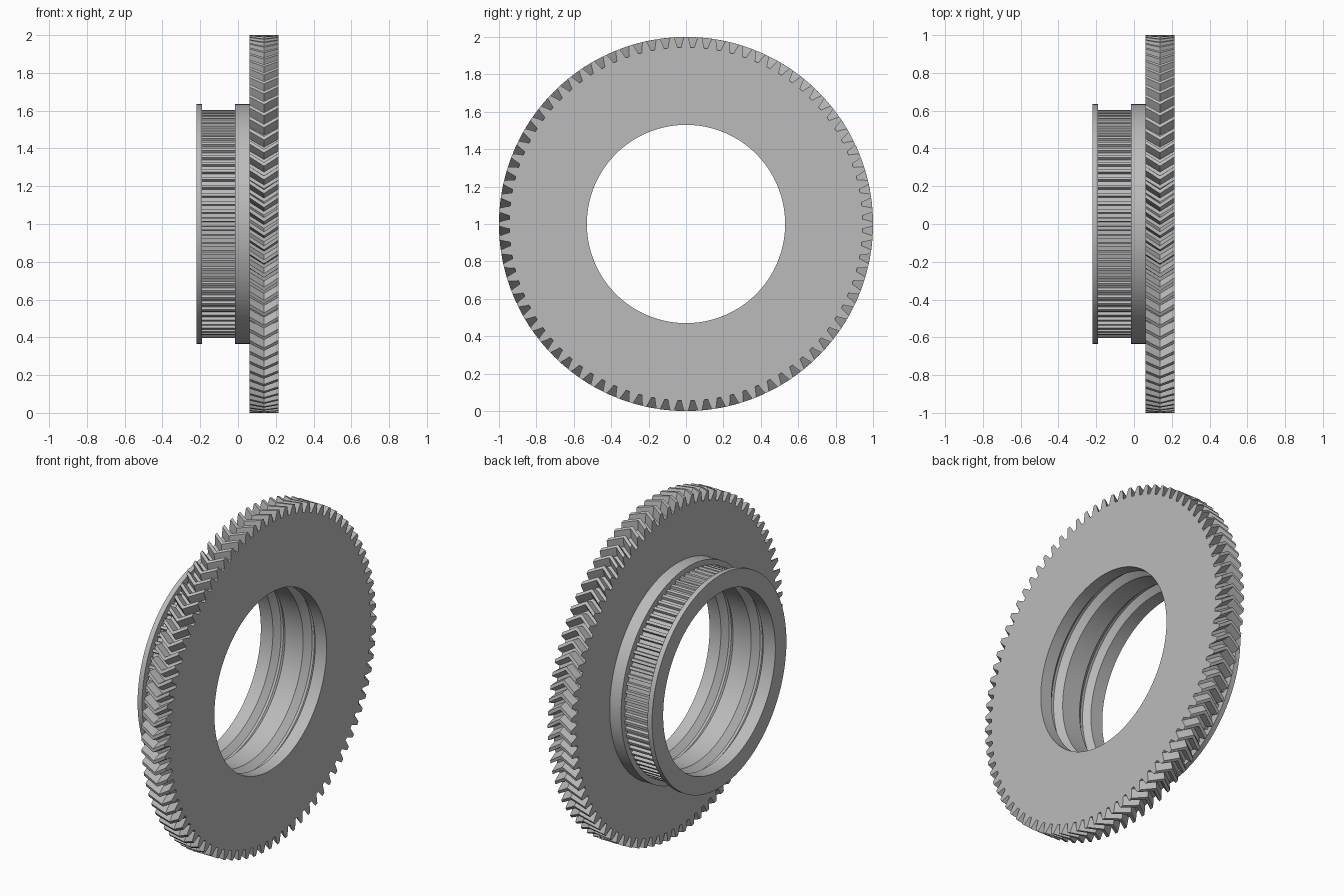
import bpy, bmesh, math

cube = bpy.data.objects.get("Cube")
if cube:
    bpy.data.objects.remove(cube, do_unlink=True)

TEETH = 84
BORE = 0.53

grey = bpy.data.materials.new("light grey")
grey.use_nodes = True
grey.diffuse_color = (0.5, 0.5, 0.5, 1)
grey.node_tree.nodes["Principled BSDF"].inputs["Base Color"].default_value = (0.5, 0.5, 0.5, 1)


def circle(x, radius, profile, twist=0):
    """Plain ring with one point for each point of the tooth profile."""
    return ring(x, [(f, radius) for f, _ in profile], twist)


def ring(x, profile, twist=0):
    """Repeat (pitch fraction, radius) points around the x axis."""
    points = []
    for i in range(TEETH):
        for fraction, radius in profile:
            a = (i + fraction) * math.tau / TEETH + twist
            points.append((x, -radius * math.sin(a), 1 + radius * math.cos(a)))
    return points


def loft(name, rings):
    """Skin a closed loop of rings into a solid."""
    bm = bmesh.new()
    loops = [[bm.verts.new(p) for p in r] for r in rings]
    for a, b in zip(loops, loops[1:] + loops[:1]):
        for i in range(len(a)):
            j = (i + 1) % len(a)
            bm.faces.new((a[i], a[j], b[j], b[i]))
    bmesh.ops.recalc_face_normals(bm, faces=bm.faces)
    mesh = bpy.data.meshes.new(name)
    bm.to_mesh(mesh)
    bm.free()
    mesh.materials.append(grey)
    obj = bpy.data.objects.new(name, mesh)
    bpy.context.collection.objects.link(obj)
    bpy.ops.object.select_all(action='DESELECT')
    obj.select_set(True)
    bpy.context.view_layer.objects.active = obj
    bpy.ops.object.shade_smooth_by_angle(angle=math.radians(20))
    return obj


# Herringbone gear with a grooved bore
tooth = [(-0.36, 0.945), (-0.27, 0.97), (-0.14, 1.0),
         (0.14, 1.0), (0.27, 0.97), (0.36, 0.945)]
left, right = 0.06, 0.215
loft("herringbone_gear", [
    ring(left, tooth),
    ring((left + right) / 2, tooth, 0.052),
    ring(right, tooth),
    circle(right, BORE, tooth),
    circle(0.14, BORE, tooth),
    circle(0.11, BORE + 0.035, tooth),
    circle(0.095, BORE + 0.035, tooth),
    circle(left, BORE, tooth),
])

# Belt pulley hub: end flange, slotted drum and wide shoulder
slot = [(-0.32, 0.605), (-0.24, 0.588), (0.24, 0.588), (0.32, 0.605)]
loft("belt_pulley_hub", [
    circle(-0.22, 0.635, slot),
    circle(-0.19, 0.635, slot),
    ring(-0.19, slot),
    ring(-0.015, slot),
    circle(-0.015, 0.635, slot),
    circle(left, 0.635, slot),
    circle(left, BORE, slot),
    circle(-0.06, BORE, slot),
    circle(-0.095, BORE + 0.035, slot),
    circle(-0.11, BORE + 0.035, slot),
    circle(-0.14, BORE, slot),
    circle(-0.22, BORE, slot),
])
